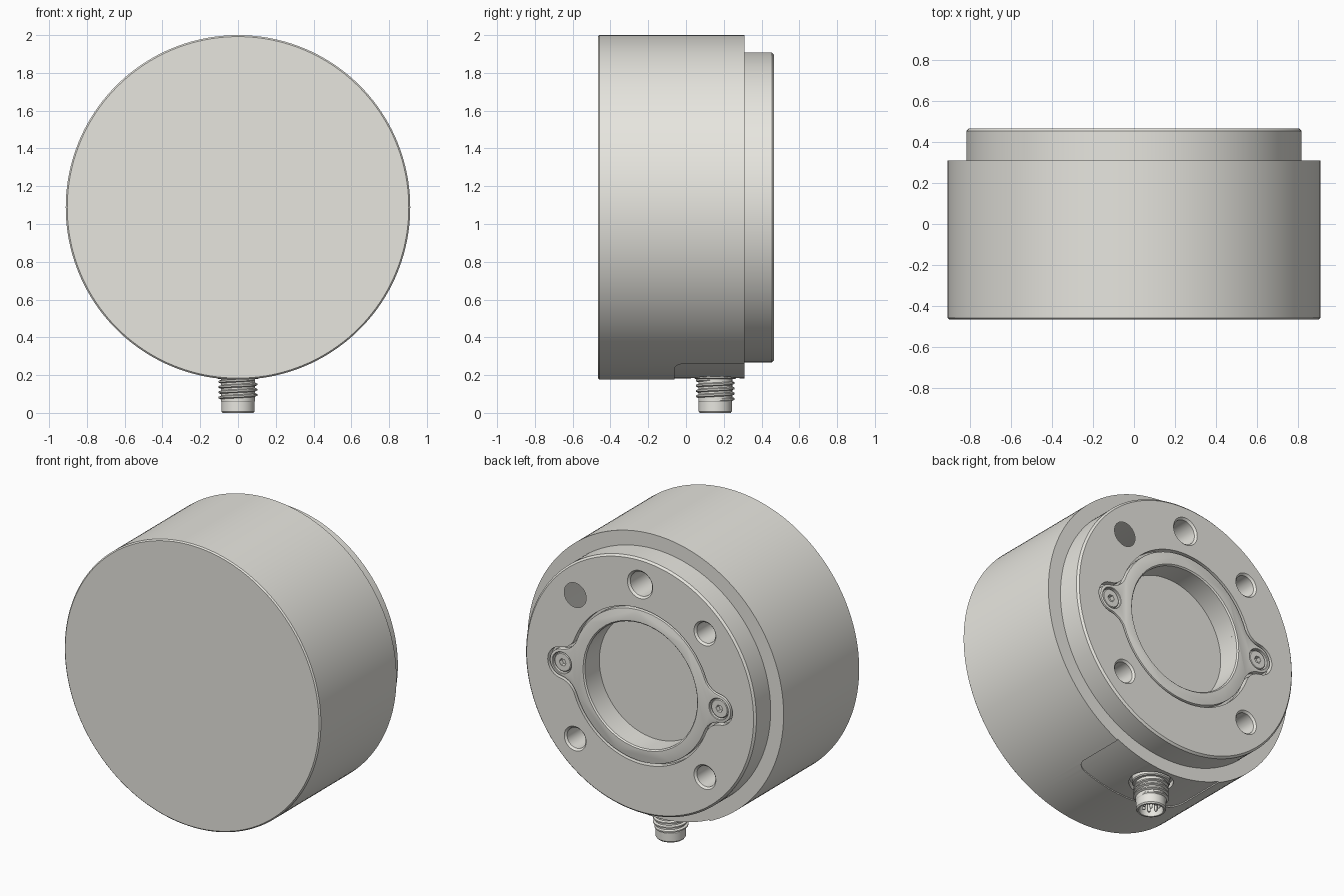
import bpy, bmesh
from math import sin, cos, pi, atan2, sqrt, radians
from mathutils import Matrix

if "Cube" in bpy.data.objects:
    bpy.data.objects.remove(bpy.data.objects["Cube"])

CZ = 1.088     # height of the main axis
BACK = 0.467   # y of the rear face
CONN = 0.155   # y of the connector axis

metal = bpy.data.materials.new("light_metal")
metal.diffuse_color = (0.80, 0.79, 0.74, 1)
metal.use_nodes = True
metal.node_tree.nodes["Principled BSDF"].inputs["Base Color"].default_value = metal.diffuse_color


def finish(bm, name):
    bmesh.ops.remove_doubles(bm, verts=bm.verts, dist=1e-6)
    bmesh.ops.recalc_face_normals(bm, faces=bm.faces)
    me = bpy.data.meshes.new(name)
    bm.to_mesh(me)
    bm.free()
    me.materials.append(metal)
    ob = bpy.data.objects.new(name, me)
    bpy.context.collection.objects.link(ob)
    return ob


def lathe(name, profile, loc=(0, 0, CZ), axis='Y', n=128):
    """Revolve (radius, height) points about the given axis."""
    bm = bmesh.new()
    rings = []
    for r, h in profile:
        if r == 0:
            rings.append([bm.verts.new((0, 0, h))] * n)
        else:
            rings.append([bm.verts.new((r * cos(2 * pi * i / n), r * sin(2 * pi * i / n), h))
                          for i in range(n)])
    for a, b in zip(rings, rings[1:]):
        for i in range(n):
            j = (i + 1) % n
            vs = list(dict.fromkeys((a[i], a[j], b[j], b[i])))
            if len(vs) > 2:
                bm.faces.new(vs)
    m = Matrix.Translation(loc)
    if axis == 'Y':
        m = m @ Matrix.Rotation(-pi / 2, 4, 'X')
    bm.transform(m)
    return finish(bm, name)


def prism(name, points, offset):
    bm = bmesh.new()
    face = bm.faces.new([bm.verts.new(p) for p in points])
    res = bmesh.ops.extrude_face_region(bm, geom=[face])
    bmesh.ops.translate(bm, vec=offset, verts=[v for v in res['geom'] if isinstance(v, bmesh.types.BMVert)])
    return finish(bm, name)


def apply(ob, mod):
    bpy.context.view_layer.objects.active = ob
    bpy.ops.object.modifier_apply(modifier=mod.name)


def cut(ob, *cutters):
    for c in cutters:
        mod = ob.modifiers.new("cut", 'BOOLEAN')
        mod.operation, mod.solver, mod.object = 'DIFFERENCE', 'EXACT', c
        apply(ob, mod)
        bpy.data.objects.remove(c)


def smooth(ob):
    bpy.ops.object.select_all(action='DESELECT')
    ob.select_set(True)
    bpy.context.view_layer.objects.active = ob
    bpy.ops.object.shade_smooth_by_angle(angle=radians(25))


def arc(cx, cy, r, a0, a1, n):
    return [(cx + r * cos(a0 + (a1 - a0) * i / n), cy + r * sin(a0 + (a1 - a0) * i / n))
            for i in range(n + 1)]


def eared_outline(off, y):
    """Circle with two filleted screw ears, shrunk by off."""
    R, r, f, d = 0.50 - off, 0.10 - off, 0.12 + off, 0.558
    x = ((R + f) ** 2 - (r + f) ** 2 + d * d) / (2 * d)
    z = sqrt((R + f) ** 2 - x * x)
    ear, big = atan2(z, x - d), atan2(z, x)
    q = arc(d, 0, r, 0, ear, 12) + arc(x, z, f, ear - pi, big - pi, 12)[1:]
    q += arc(0, 0, R, big, pi / 2, 24)[1:]
    half = q + [(-a, b) for a, b in reversed(q[:-1])]
    full = half + [(a, -b) for a, b in reversed(half[1:-1])]
    return [(a, y, CZ + b) for a, b in full]


def hole(x, z, r, depth=0.25, ch=0.012):
    return lathe("hole_cutter", [(0, BACK - depth), (r, BACK - depth), (r, BACK - ch),
                                 (r + ch, BACK), (r + ch, BACK + 0.05), (0, BACK + 0.05)],
                 (x, 0, CZ + z), n=48)


# Housing: drum and rear boss
housing = lathe("housing", [(0, -0.467), (0.904, -0.467), (0.912, -0.459), (0.912, 0.31),
                            (0.82, 0.31), (0.82, BACK - 0.012), (0.808, BACK), (0, BACK)], n=160)

# Mounting holes, cover pocket and central bore
cut(housing,
    hole(0, 0.653, 0.078),
    *[hole(sx * 0.462, sz * 0.462, 0.066) for sx in (-1, 1) for sz in (-1, 1)],
    prism("pocket_cutter", eared_outline(0, BACK - 0.04), (0, 0.1, 0)),
    lathe("bore_cutter", [(0, 0.31), (0.40, 0.31), (0.40, 0.6), (0, 0.6)]))

# Shallow recess around the connector, and the connector seat
rect = [(0.384, 0.4), (-0.384, 0.4)] + arc(-0.324, 0, 0.06, pi, 1.5 * pi, 8) \
    + arc(0.324, 0, 0.06, 1.5 * pi, 2 * pi, 8)
recess = prism("recess_cutter", [(x, y, 0.1) for x, y in rect], (0, 0, 0.5))
cut(recess, lathe("core_cutter", [(0, -1), (0.905, -1), (0.905, 1), (0, 1)], n=160))
cut(housing, recess,
    lathe("seat_cutter", [(0, 0.05), (0.13, 0.05), (0.13, 0.225), (0, 0.225)], (0, CONN, 0), 'Z', 64))
smooth(housing)

# Cover ring with ears
plate = prism("cover_ring", eared_outline(0.014, BACK - 0.04), (0, 0.038, 0))
bev = plate.modifiers.new("bevel", 'BEVEL')
bev.width, bev.segments, bev.limit_method, bev.angle_limit = 0.004, 2, 'ANGLE', radians(60)
apply(plate, bev)
cut(plate, hole(0, 0, 0.40, ch=0.01), *[hole(s * 0.558, 0, 0.066, ch=0.005) for s in (-1, 1)])
smooth(plate)

# Cover screws with hex sockets
for side, s in (("left", -1), ("right", 1)):
    at = (s * 0.558, 0, CZ)
    screw = lathe("screw_" + side, [(0, 0.40), (0.060, 0.40), (0.060, 0.453), (0.055, 0.458), (0, 0.458)], at, n=48)
    cut(screw, lathe("hex_cutter", [(0, 0.43), (0.024, 0.43), (0.024, 0.5), (0, 0.5)], at, n=6))
    smooth(screw)

# Connector shell: hollow plug end, thread core and collar
shell = lathe("connector_shell", [(0, 0.26), (0.112, 0.26), (0.112, 0.186), (0.106, 0.18),
                                  (0.090, 0.18), (0.090, 0.062), (0.088, 0.058), (0.088, 0.008),
                                  (0.082, 0), (0.072, 0), (0.070, 0.004), (0.070, 0.08), (0, 0.08)],
              (0, CONN, 0), 'Z', 64)
smooth(shell)

# Helical thread
bm = bmesh.new()
N, TURNS, PITCH = 48, 4, 0.028
prev = None
for i in range(N * TURNS + 1):
    a = 2 * pi * i / N
    z = 0.067 + PITCH * i / N
    k = min(1, i / 12, (N * TURNS - i) / 12)   # run-in and run-out
    ring = [bm.verts.new((r * cos(a), CONN + r * sin(a), z + dz)) for r, dz in
            ((0.086, -0.011), (0.088 + 0.015 * k, -0.004), (0.088 + 0.015 * k, 0.004), (0.086, 0.011))]
    if prev:
        for j in range(4):
            bm.faces.new((prev[j], prev[(j + 1) % 4], ring[(j + 1) % 4], ring[j]))
    else:
        bm.faces.new(ring)
    prev = ring
bm.faces.new(prev)
smooth(finish(bm, "connector_thread"))

# Contact pins
for i in range(8):
    a = 2 * pi * i / 7
    r = 0.045 if i < 7 else 0
    pin = lathe(f"pin_{i + 1}", [(0, 0.09), (0.009, 0.09), (0.009, 0.02), (0.005, 0.014), (0, 0.014)],
                (r * sin(a), CONN + r * cos(a), 0), 'Z', 16)
    smooth(pin)
